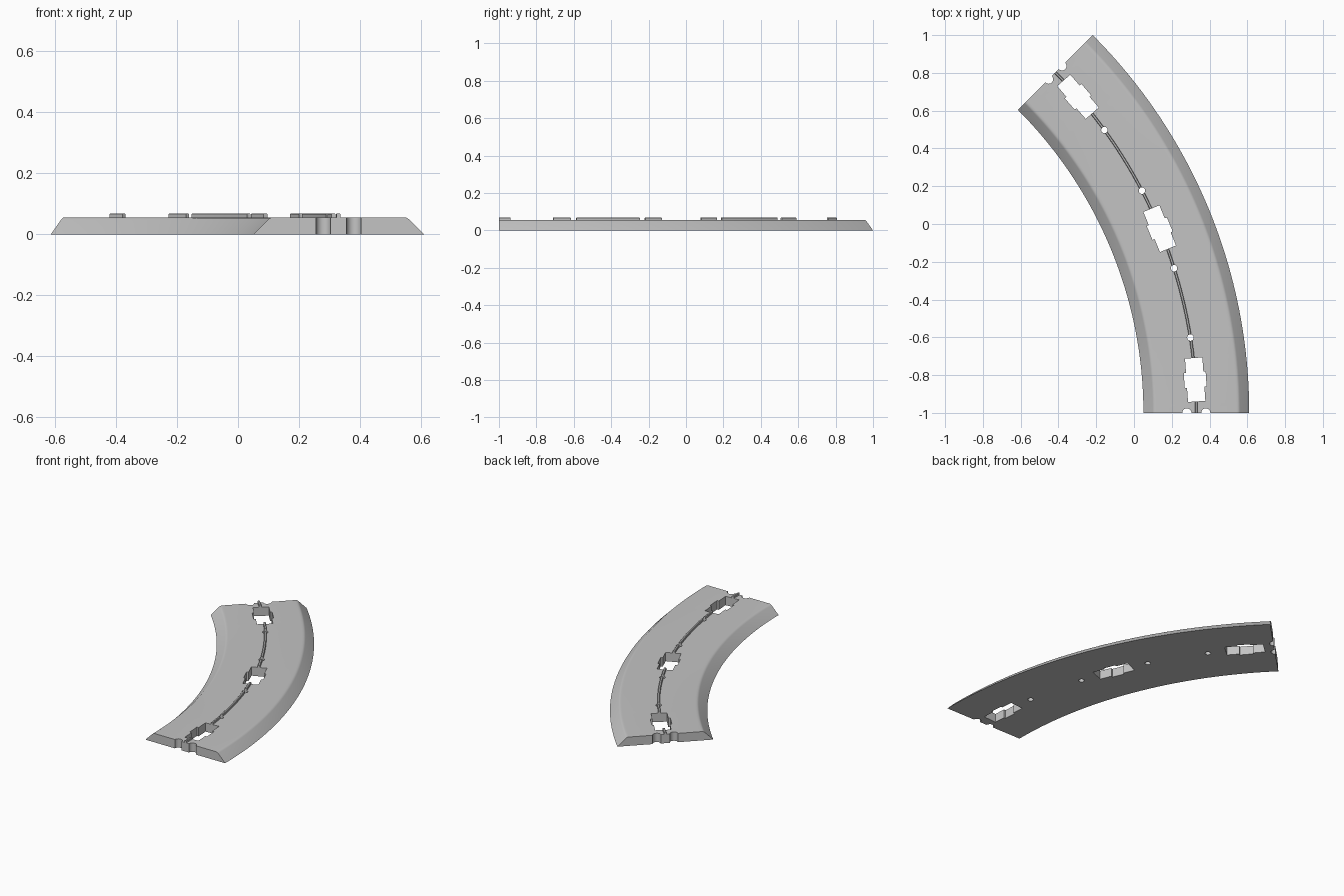
import bpy, bmesh
from math import sin, cos, pi, radians
from mathutils import Vector, Matrix

if "Cube" in bpy.data.objects:
    bpy.data.objects.remove(bpy.data.objects["Cube"])

CENTRE = Vector((-2.218, -1.0, 0))     # centre of the bend
INNER, OUTER, MID = 2.268, 2.828, 2.548
SWEEP = radians(45)
TOP = 0.056

grey = bpy.data.materials.new("track grey")
grey.use_nodes = True
grey.diffuse_color = (0.55, 0.55, 0.55, 1)
grey.node_tree.nodes["Principled BSDF"].inputs["Base Color"].default_value = (0.55, 0.55, 0.55, 1)


def finish(bm, name):
    bmesh.ops.recalc_face_normals(bm, faces=bm.faces)
    mesh = bpy.data.meshes.new(name)
    bm.to_mesh(mesh)
    bm.free()
    mesh.materials.append(grey)
    obj = bpy.data.objects.new(name, mesh)
    bpy.context.collection.objects.link(obj)
    return obj


def sweep(name, profile, steps=48):
    """Sweep a closed (radius, z) profile around the bend."""
    bm = bmesh.new()
    rings = []
    for i in range(steps + 1):
        a = SWEEP * i / steps
        rings.append([bm.verts.new(CENTRE + Vector((r * cos(a), r * sin(a), z))) for r, z in profile])
    n = len(profile)
    for a, b in zip(rings, rings[1:]):
        for k in range(n):
            bm.faces.new((a[k], a[(k + 1) % n], b[(k + 1) % n], b[k]))
    bm.faces.new(rings[0])
    bm.faces.new(rings[-1])
    return finish(bm, name)


def prism(bm, outline, radius, angle):
    """Upright cutter; outline is (across, along) the track at a spot on the bend."""
    place = Matrix.Translation(CENTRE) @ Matrix.Rotation(angle, 4, 'Z')
    low, high = [[bm.verts.new(place @ Vector((radius + x, y, z))) for x, y in outline]
                 for z in (-0.1, 0.2)]
    n = len(outline)
    bm.faces.new(low)
    bm.faces.new(high)
    for k in range(n):
        bm.faces.new((low[k], low[(k + 1) % n], high[(k + 1) % n], high[k]))


def circle(r, n=24):
    return [(r * cos(2 * pi * k / n), r * sin(2 * pi * k / n)) for k in range(n)]


# Roadbed with sloped, softened shoulders
edge = [(0, 0), (0.049, 0.049), (0.054, 0.053), (0.060, 0.0552), (0.070, TOP)]
roadbed = sweep("roadbed", [(INNER + d, z) for d, z in edge] +
                [(OUTER - d, z) for d, z in reversed(edge)])

# Thin raised guide rail along the centre
half = 0.007
rail = sweep("guide_rail", [(MID - half, TOP - 0.003), (MID - half, 0.066), (MID - half + 0.003, 0.069),
                            (MID + half - 0.003, 0.069), (MID + half, 0.066), (MID + half, TOP - 0.003)])

# Cutter: stepped openings, peg holes and half-round end notches
bm = bmesh.new()
quarter = [(0.046, 0.115), (0.046, 0.040), (0.058, 0.040)]
opening = (quarter + [(x, -y) for x, y in reversed(quarter)] +
           [(-x, -y) for x, y in quarter] + [(-x, y) for x, y in reversed(quarter)])
for deg in (3.95, 22.5, 41.05):
    prism(bm, opening, MID, radians(deg))
for deg in (9.0, 17.5, 27.5, 36.0):
    prism(bm, circle(0.017), MID, radians(deg))
for angle in (0, SWEEP):
    for side in (-0.05, 0.05):
        prism(bm, circle(0.024), MID + side, angle)
cutter = finish(bm, "opening_cutter")
cutter.hide_render = True

for obj in (roadbed, rail):
    bpy.ops.object.select_all(action='DESELECT')
    obj.select_set(True)
    bpy.context.view_layer.objects.active = obj
    cut = obj.modifiers.new("openings", 'BOOLEAN')
    cut.operation = 'DIFFERENCE'
    cut.solver = 'EXACT'
    cut.object = cutter
    bpy.ops.object.modifier_apply(modifier=cut.name)
    bpy.ops.object.shade_smooth_by_angle(angle=radians(30))
bpy.data.objects.remove(cutter)
